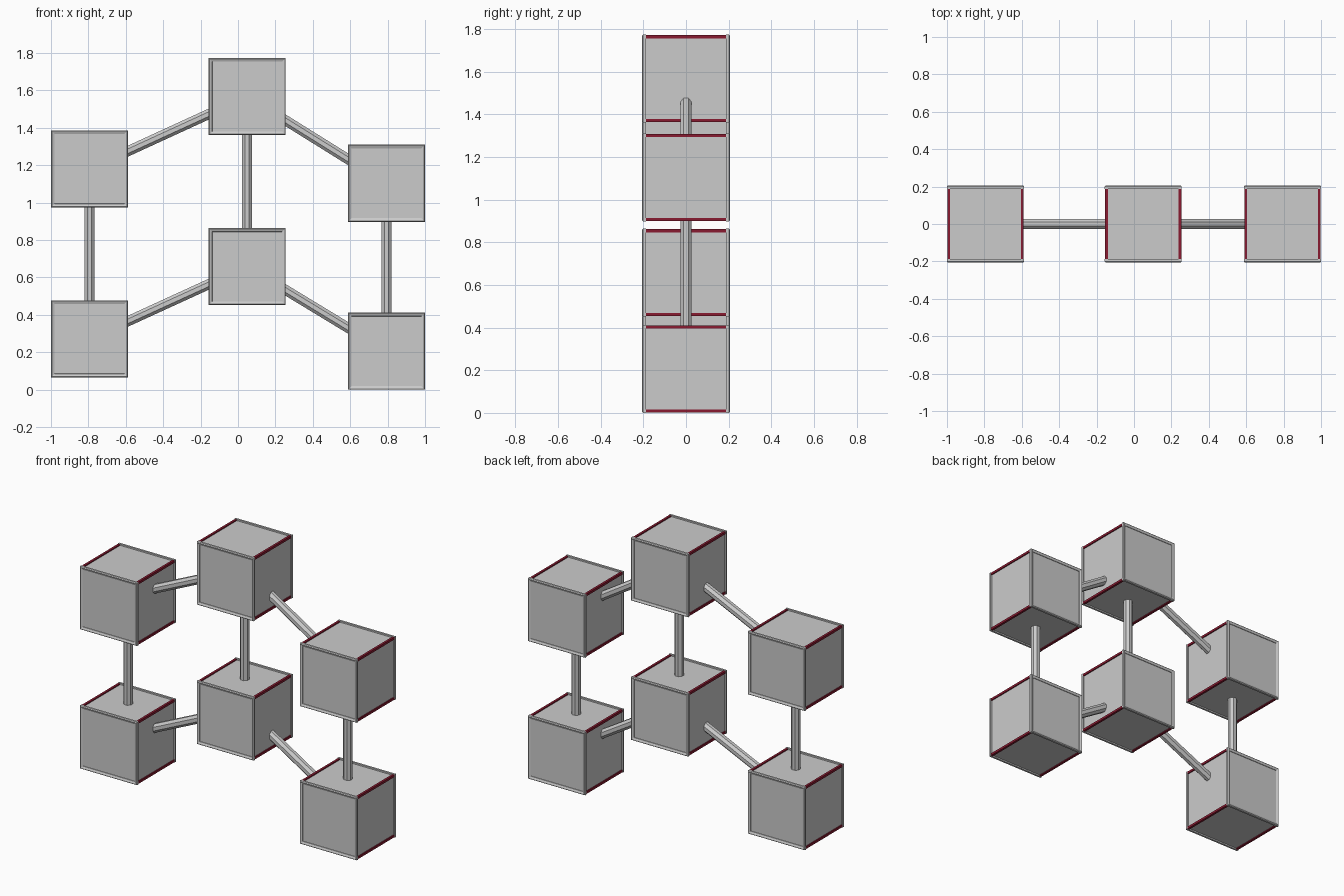
import bpy, bmesh, math
from mathutils import Vector, Matrix

if "Cube" in bpy.data.objects:
    bpy.data.objects.remove(bpy.data.objects["Cube"])

H = 0.206       # half size of a framed cube
PANEL = 0.197   # half size of the recessed panels
ROD_R = 0.029

red = bpy.data.materials.new("dark_red")
red.diffuse_color = (0.25, 0.01, 0.03, 1)
red.use_nodes = True
red.node_tree.nodes["Principled BSDF"].inputs["Base Color"].default_value = red.diffuse_color


def finish(bm, name, mat=None):
    bmesh.ops.recalc_face_normals(bm, faces=bm.faces)
    me = bpy.data.meshes.new(name)
    bm.to_mesh(me)
    bm.free()
    if mat:
        me.materials.append(mat)
    return me


def add_box(bm, center, size):
    m = Matrix.Translation(center) @ Matrix.Diagonal((*size, 1))
    bmesh.ops.create_cube(bm, size=1, matrix=m)


def place(name, mesh, loc):
    ob = bpy.data.objects.new(name, mesh)
    ob.location = loc
    bpy.context.collection.objects.link(ob)
    return ob


# Panelled cube body
bm = bmesh.new()
add_box(bm, (0, 0, 0), (2 * PANEL,) * 3)
body = finish(bm, "cube_body")

# Square bezels on the front and back: a small profile swept round a square
profile = [(H, 0.188), (H, 0.201), (0.201, H), (0.187, 0.2), (0.184, 0.188)]
bm = bmesh.new()
for side in (-1, 1):
    loops = [[bm.verts.new((sx * h, side * y, sz * h))
              for sx, sz in ((-1, -1), (1, -1), (1, 1), (-1, 1))]
             for h, y in profile]
    for i in range(len(loops)):
        a, b = loops[i], loops[(i + 1) % len(loops)]
        for k in range(4):
            n = (k + 1) % 4
            bm.faces.new((a[k], a[n], b[n], b[k]))
bezel = finish(bm, "cube_bezel")

# Red strips along the four front-to-back edges
bm = bmesh.new()
W = 0.015
for sx in (-1, 1):
    for sz in (-1, 1):
        c = H - 0.002 - W / 2
        add_box(bm, (sx * c, 0, sz * c), (W, 0.38, W))
trim = finish(bm, "cube_edge_trim", red)

# Three columns, each with a lower and an upper cube
columns = [("left", -0.794, 0.272, 1.181),
           ("middle", 0.049, 0.658, 1.568),
           ("right", 0.794, 0.206, 1.104)]
for side, x, *levels in columns:
    for level, z in zip(("lower", "upper"), levels):
        for part, mesh in (("body", body), ("bezel", bezel), ("trim", trim)):
            place(f"{side}_{level}_cube_{part}", mesh, (x, 0, z))


# Octagonal rods joining neighbouring cubes
def rod(name, p, q):
    p, q = Vector((p[0], 0, p[1])), Vector((q[0], 0, q[1]))
    d = (q - p).normalized()
    side = Vector((0, 1, 0))
    basis = Matrix((side.cross(d), side, d)).transposed().to_4x4()
    basis = basis @ Matrix.Rotation(math.pi / 8, 4, 'Z')
    bm = bmesh.new()
    bmesh.ops.create_cone(bm, cap_ends=True, segments=8, radius1=ROD_R,
                          radius2=ROD_R, depth=(q - p).length, matrix=basis)
    place(name, finish(bm, name), (p + q) / 2)


for side, x, lo, hi in columns:
    rod(f"{side}_upright_rod", (x, lo), (x, hi))
for (s0, x0, *z0), (s1, x1, *z1) in zip(columns, columns[1:]):
    for i, level in enumerate(("lower", "upper")):
        rod(f"{s0}_to_{s1}_{level}_rod", (x0, z0[i]), (x1, z1[i]))
